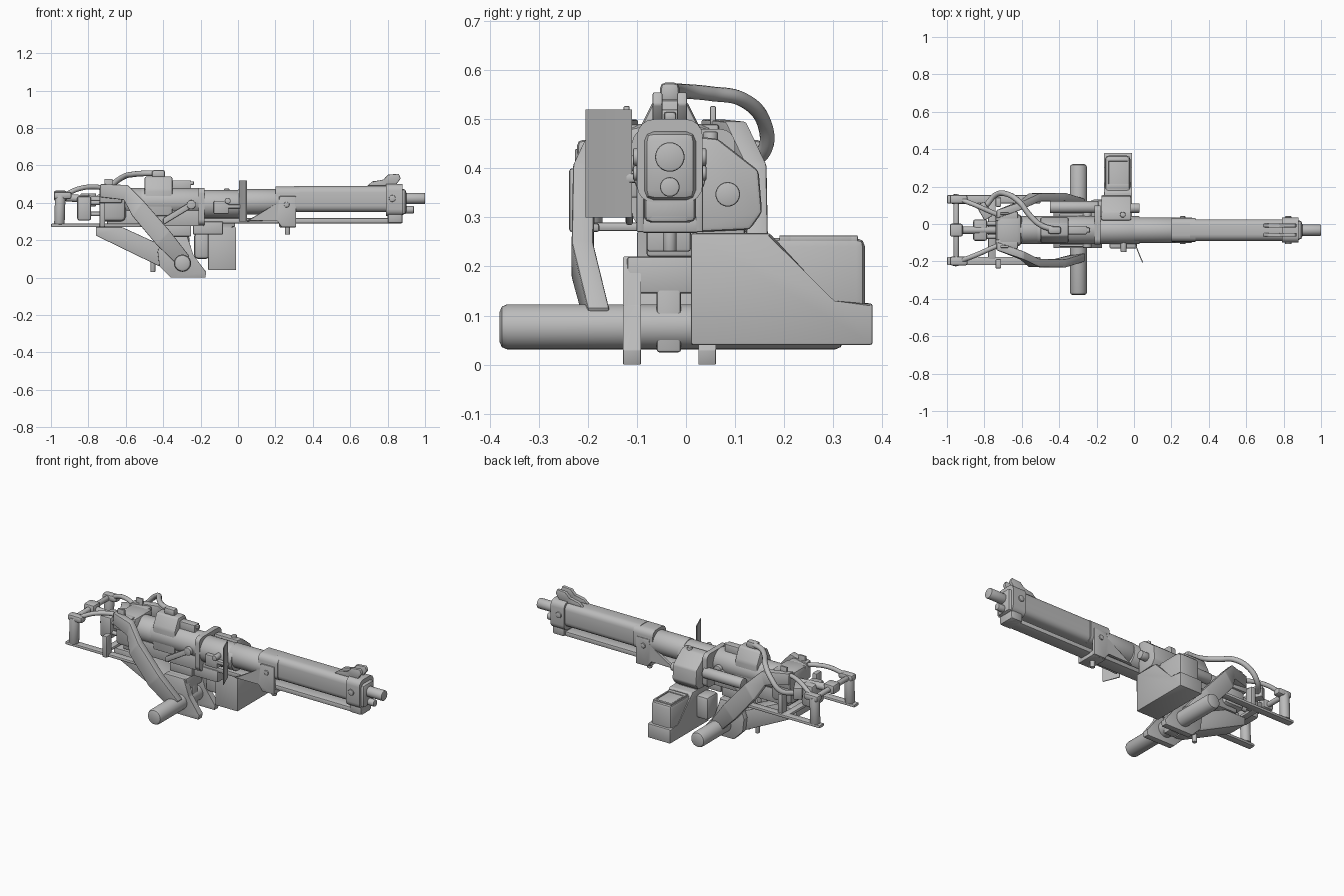
import bpy, bmesh, math
from mathutils import Vector

old = bpy.data.objects.get("Cube")
if old:
    bpy.data.objects.remove(old, do_unlink=True)

metal = bpy.data.materials.new("plain_grey_metal")
metal.use_nodes = True
metal.diffuse_color = (.5, .5, .5, 1)
metal.node_tree.nodes["Principled BSDF"].inputs["Base Color"].default_value = (.5, .5, .5, 1)

parts = []
MID = -.033         # centre line of the gun in y
AXIS = .423         # height of the barrel axis


def add(name, mesh):
    obj = bpy.data.objects.new(name, mesh)
    bpy.context.collection.objects.link(obj)
    mesh.materials.clear()
    mesh.materials.append(metal)
    parts.append(obj)
    return obj


def finish(name, bm, bevel=0, segments=3, edges=None):
    if bevel:
        bmesh.ops.bevel(bm, geom=edges or bm.edges[:], offset=bevel, segments=segments,
                        affect='EDGES', profile=.5, clamp_overlap=True)
    bmesh.ops.recalc_face_normals(bm, faces=bm.faces[:])
    mesh = bpy.data.meshes.new(name)
    bm.to_mesh(mesh)
    bm.free()
    return add(name, mesh)


def box(name, x, y, z, bevel=.006, along=None):
    """Box from ranges; 'along' rounds only the edges parallel to that axis."""
    bm = bmesh.new()
    bmesh.ops.create_cube(bm, size=1)
    for v in bm.verts:
        v.co = Vector([(lo + hi) / 2 + c * (hi - lo) for c, (lo, hi) in zip(v.co, (x, y, z))])
    edges = None
    if along is not None:
        edges = [e for e in bm.edges if abs((e.verts[0].co - e.verts[1].co).normalized()[along]) > .9]
    return finish(name, bm, bevel, 4 if along is not None else 2, edges)


def loft(bm, rings):
    """Skin closed rings of points and cap both ends."""
    rings = [[bm.verts.new(p) for p in ring] for ring in rings]
    count = len(rings[0])
    for a, b in zip(rings, rings[1:]):
        for i in range(count):
            j = (i + 1) % count
            bm.faces.new((a[i], a[j], b[j], b[i]))
    bm.faces.new(rings[0])
    bm.faces.new(rings[-1])


def rod(name, start, end, radius, rim=.004):
    """Cylinder with rounded rims between two points."""
    start, end = Vector(start), Vector(end)
    length = (end - start).length
    turn = (end - start).to_track_quat('Z', 'Y')
    corner = [(0, radius - rim), (rim * .3, radius - rim * .3), (rim, radius)]
    profile = corner + [(length - d, r) for d, r in reversed(corner)]
    angles = [math.tau * i / 32 for i in range(32)]
    bm = bmesh.new()
    loft(bm, [[start + turn @ Vector((r * math.cos(a), r * math.sin(a), d)) for a in angles]
              for d, r in profile])
    return finish(name, bm)


def prism(name, outline, axis, low, high, bevel=.004):
    """Outline in the two other axes, extruded along 'axis'."""
    def place(p, depth):
        co = list(p)
        co.insert(axis, depth)
        return co
    bm = bmesh.new()
    loft(bm, [[place(p, depth) for p in outline] for depth in (low, high)])
    return finish(name, bm, bevel, 2)


def ribbon(name, stations, bevel=.005):
    """Bar lofted through stations of four corner points."""
    bm = bmesh.new()
    loft(bm, stations)
    return finish(name, bm, bevel, 2)


def hose(name, points, radius):
    curve = bpy.data.curves.new(name, 'CURVE')
    curve.dimensions = '3D'
    curve.bevel_depth = radius
    curve.use_fill_caps = True
    spline = curve.splines.new('BEZIER')
    spline.bezier_points.add(len(points) - 1)
    for knot, p in zip(spline.bezier_points, points):
        knot.co = p
        knot.handle_left_type = knot.handle_right_type = 'AUTO'
    temp = bpy.data.objects.new(name + "_path", curve)
    bpy.context.collection.objects.link(temp)
    bpy.context.view_layer.update()
    mesh = bpy.data.meshes.new_from_object(temp.evaluated_get(bpy.context.evaluated_depsgraph_get()))
    bpy.data.objects.remove(temp)
    return add(name, mesh)


# Barrel, shroud and muzzle
box("barrel_shroud", (.3, .81), (-.09, .025), (.35, .49), .035, 0)
box("muzzle_cap", (.79, .88), (-.1, .034), (.33, .5), .035, 0)
box("muzzle_face", (.86, .9), (-.085, .02), (.335, .475), .025)
rod("muzzle", (.86, MID, AXIS), (1, MID, AXIS), .03)
rod("gas_plug", (.87, MID, .362), (.94, MID, .362), .02)
box("muzzle_foot", (.8, .88), (-.085, .02), (.29, .36), .012)
box("lower_rail", (-.2, .88), (-.075, .005), (.29, .318))
for s in (-1, 1):
    rod("cap_bolt", (.825, MID + s * .06, AXIS), (.825, MID + s * .075, AXIS), .018)
    prism("front_sight_wing", [(.69, .49), (.72, .515), (.78, .52), (.8, .55), (.86, .555),
          (.87, .53), (.84, .49)], 1, MID + s * .025 - .01, MID + s * .025 + .01)

# Barrel collar and its bracket
box("shroud_sleeve", (.2, .33), (-.095, .032), (.35, .487), .035, 0)
rod("barrel_collar", (0, MID, .405), (.23, MID, .405), .068)
for s in (-1, 1):
    y = MID + s * .06
    prism("bracket_cheek", [(.04, .3), (.22, .4), (.22, .435), (.31, .435), (.31, .27),
          (.23, .27), (.21, .31)], 1, y - .008, y + .008)
    rod("bracket_bolt", (.26, y, .39), (.26, y + s * .015, .39), .015)
box("bracket_base", (.22, .31), (-.09, .025), (.268, .3))
rod("bracket_pin", (.265, MID, .23), (.265, MID, .3), .014)

# Receiver
rod("feed_drum", (-.2, MID, .393), (.03, MID, .393), .075)
box("ring_flange", (-.21, -.18), (-.11, .1), (.28, .48), .03, 0)
rod("receiver_tube", (-.52, MID, .405), (-.19, MID, .405), .075)
rod("rear_tube", (-.66, MID, .405), (-.5, MID, .405), .075)
box("receiver_floor", (-.7, -.18), (-.095, .03), (.275, .36))
prism("receiver_saddle", [(-.105, .33), (-.1, .47), (-.065, .54), (-.0, .54), (.035, .47), (.04, .33)],
      0, -.5, -.35, .01)
box("saddle_cap", (-.46, -.39), (-.053, -.013), (.53, .575), .012)
box("top_latch", (-.36, -.25), (-.055, -.01), (.46, .52))
box("latch_button", (-.26, -.235), (-.045, -.02), (.495, .515))
box("rear_housing", (-.74, -.6), (-.12, .055), (.3, .49), .025)
rod("side_tube", (-.45, .09, .37), (-.19, .09, .37), .032)
box("under_block", (-.4, -.25), (-.08, .02), (.22, .29))
box("under_tray", (-.24, -.08), (-.08, .01), (.23, .3))
for s in (-1, 1):
    box("housing_tab", (-.715, -.67), sorted((MID + s * .082, MID + s * .094)), (.45, .527), .003)
    rod("receiver_bolt", (-.25, MID + s * .06, .39), (-.25, MID + s * .095, .39), .024)
    ribbon("receiver_strut", [[(x, MID + s * y, z + d) for y, d in
           ((.075, -.018), (.09, -.018), (.09, .018), (.075, .018))]
           for x, z in ((-.4, .3), (-.25, .39))])

# Feed cover, knob and charging parts
prism("feed_cover", [(.02, .465), (.065, .46), (.148, .395), (.155, .31), (.13, .275), (.02, .27)],
      0, -.175, -.015, .008)
rod("feed_knob", (-.02, .085, .347), (.03, .085, .347), .025)
rod("feed_side_roller", (-.06, .05, .42), (-.06, .05, .475), .015)
box("feed_side_lug", (-.13, -.05), (-.13, -.09), (.34, .41))
rod("feed_side_bolt", (-.055, -.08, .41), (-.055, -.15, .41), .016)

# Curved shield plate beside the drum
bow = [(.005, -.11), (.016, -.14), (.028, -.17), (.043, -.205)]
ribbon("side_shield", [[(x, y, .3), (x + .006, y, .3), (x + .006, y, .52), (x, y, .52)]
                       for x, y in bow], 0)
box("shield_arm", (-.07, .015), (-.13, -.09), (.37, .39))

# Ammunition box
prism("ammo_box_front", [(.01, .04), (.01, .268), (.17, .268), (.3, .125), (.38, .125), (.38, .04)],
      0, -.16, -.01, .005)
box("ammo_box_body", (-.155, -.02), (.05, .365), (.06, .258), .018)
for name, x, y in (("lid_rim_back", (-.145, -.025), (.335, .35)),
                   ("lid_rim_front", (-.145, -.025), (.19, .215)),
                   ("lid_rim_left", (-.145, -.135), (.19, .35)),
                   ("lid_rim_right", (-.035, -.025), (.19, .35))):
    box(name, x, y, (.25, .263), .002)
box("ammo_box_latch", (-.235, -.15), (.02, .13), (.1, .24), .02)
box("ammo_chute", (-.16, -.03), (.02, .12), (.25, .3))

# Cross grip and its yoke
rod("cross_grip", (-.297, -.38, .077), (-.297, .32, .077), .046, .016)
for y in (-.11, .043):
    prism("yoke_plate", [(-.42, .06), (-.36, 0), (-.175, 0), (-.17, .03), (-.24, .12),
          (-.27, .22), (-.4, .22), (-.43, .14)], 1, y - .018, y + .018, .002)
prism("yoke_tail", [(-.76, .27), (-.62, .27), (-.38, .16), (-.36, .05), (-.42, .06), (-.76, .225)],
      1, -.1, .03)
box("yoke_bridge", (-.4, -.26), (-.12, .05), (.145, .22))
box("yoke_stem", (-.33, -.26), (-.06, -.01), (.025, .16))
rod("trigger_pin", (-.455, MID, .03), (-.455, MID, .15), .013)

# Splayed side arms from the housing to the cross grip: x, z, sideways offset, depth, lean
path = [(-.735, .5, .085, .07, 0), (-.6, .495, .135, .08, .01), (-.535, .41, .175, .08, .03),
        (-.4, .25, .178, .075, .035), (-.285, .115, .145, .06, .025)]
for s in (-1, 1):
    ribbon("side_arm", [[(x + dx, MID + s * (y + dy), z - dz) for dx, dy, dz in
           ((-lean, -.022, deep), (-lean, .022, deep), (lean, .022, 0), (lean, -.022, 0))]
           for x, z, y, deep, lean in path])
    box("arm_mount", (-.74, -.62), sorted((MID + s * .05, MID + s * .1)), (.4, .49))

# Rear grip frame
for s in (-1, 1):
    y = MID + s * .165
    box("frame_rail", (-1, -.5), (y - .022, y + .022), (.27, .288))
    rod("rear_grip", (-.955, y, .285), (-.95, y, .44), .028)
    box("grip_head", (-.985, -.89), (y - .024, y + .024), (.42, .458), .012)
    hose("upper_tube", [(-.93, y, .44), (-.85, y - s * .03, .475), (-.77, MID + s * .1, .485),
                        (-.7, MID + s * .07, .475)], .013)
    box("frame_post", (-.74, -.71), (y - .04, y + .01), (.27, .4))
rod("grip_crossbar", (-.95, -.19, .435), (-.95, .13, .435), .015)
box("thumb_block", (-.985, -.915), (-.068, .002), (.41, .465), .012)
rod("centre_bar", (-.94, MID, .43), (-.7, MID, .41), .02)
box("frame_crossbar", (-.78, -.74), (-.19, .13), (.272, .29))
box("rear_buffer", (-.86, -.785), (-.09, .025), (.305, .435), .012)
for s in (-1, 1):
    for z in (.34, .4):
        rod("buffer_rod", (-.84, MID + s * .035, z), (-.7, MID + s * .035, z), .012)
tilt = box("tilted_panel", (-.045, .045), (-.025, .025), (.38, .45))
tilt.location = (-.8, .07, 0)
tilt.rotation_euler.z = math.radians(-60)

# Feed hose looping over the back
hose("loop_hose", [(-.41, MID, .558), (-.5, -.005, .557), (-.56, .05, .552), (-.61, .115, .54),
                   (-.68, .16, .49), (-.74, .155, .43), (-.79, .1, .41)], .015)

bpy.ops.object.select_all(action='DESELECT')
for obj in parts:
    obj.select_set(True)
bpy.context.view_layer.objects.active = parts[0]
bpy.ops.object.shade_smooth_by_angle(angle=math.radians(35))
